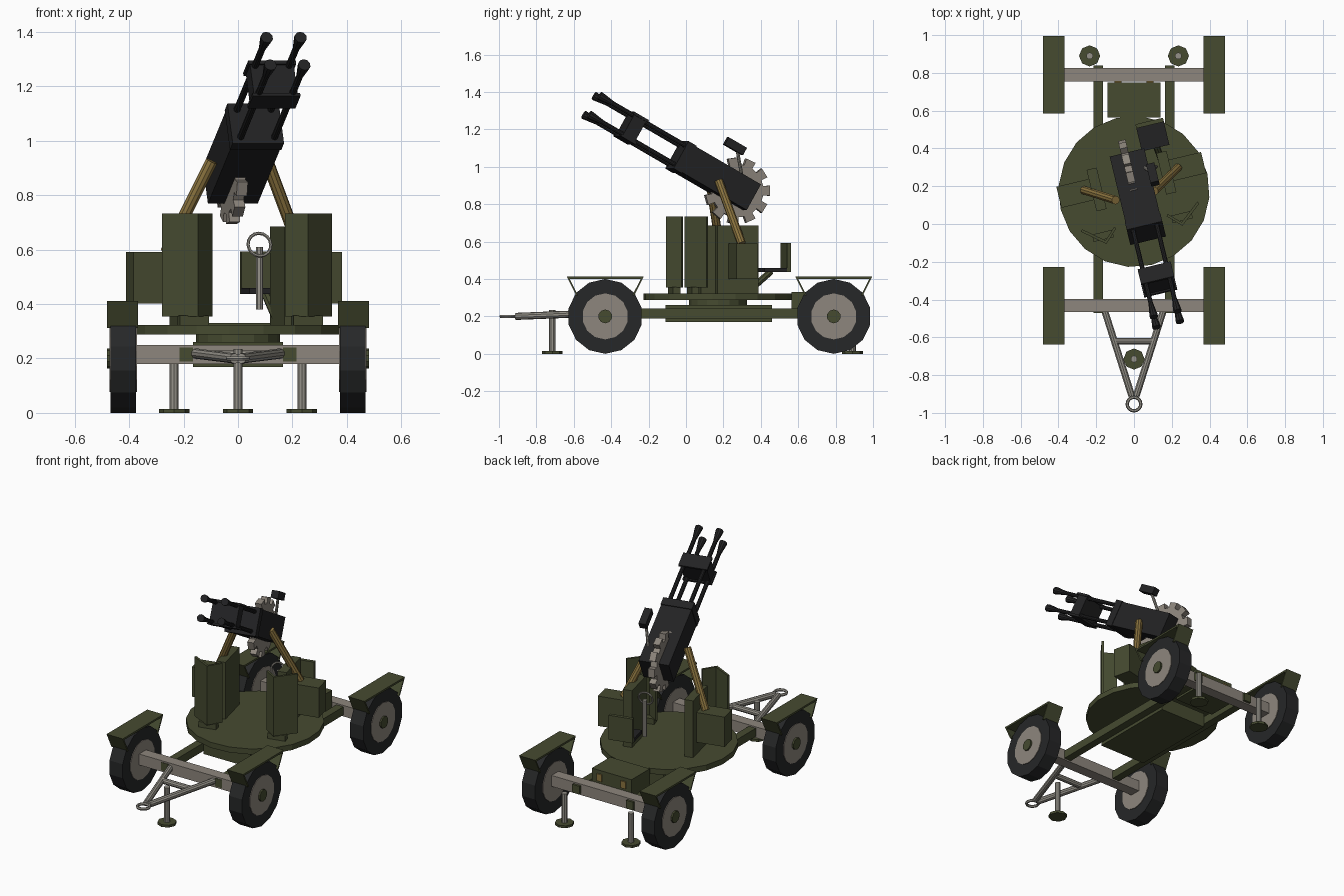
import bpy, bmesh, math
from mathutils import Matrix, Vector

if "Cube" in bpy.data.objects:
    bpy.data.objects.remove(bpy.data.objects["Cube"])


def material(name, rgb):
    m = bpy.data.materials.new(name)
    m.diffuse_color = (*rgb, 1)
    m.use_nodes = True
    m.node_tree.nodes["Principled BSDF"].inputs["Base Color"].default_value = m.diffuse_color
    return m


GREEN = material("olive green", (0.061, 0.07, 0.03))
GREY = material("warm grey", (0.27, 0.24, 0.205))
STEEL = material("light steel", (0.30, 0.285, 0.25))
BLACK = material("gun black", (0.016, 0.016, 0.017))
TYRE = material("tyre rubber", (0.019, 0.02, 0.021))
BROWN = material("ochre brown", (0.26, 0.175, 0.05))

I = Matrix.Identity(4)
# turret frame (turned about z) and gun frame (elevated inside the turret)
T = Matrix.Translation((0, 0.172, 0)) @ Matrix.Rotation(math.radians(13.5), 4, 'Z')
G = T @ Matrix.Translation((0.012, -0.025, 0.948)) @ Matrix.Rotation(math.radians(-29.5), 4, 'X')
# maps a flat (a, b) profile extruded by h to x=h, y=a, z=b
SIDE = Matrix(((0, 0, 1, 0), (1, 0, 0, 0), (0, 1, 0, 0), (0, 0, 0, 1)))


def finish(name, bm, mat, M):
    bmesh.ops.recalc_face_normals(bm, faces=bm.faces)
    me = bpy.data.meshes.new(name)
    bm.to_mesh(me)
    bm.free()
    me.materials.append(mat)
    ob = bpy.data.objects.new(name, me)
    ob.matrix_world = M
    bpy.context.collection.objects.link(ob)
    return ob


def box(name, c, s, mat, M=I):
    bm = bmesh.new()
    bmesh.ops.create_cube(bm, size=1, matrix=Matrix.Translation(c) @ Matrix.Diagonal((*s, 1)))
    return finish(name, bm, mat, M)


def tube(name, a, b, r, mat, n=10, r2=None, M=I):
    a, b = Vector(a), Vector(b)
    d = b - a
    bm = bmesh.new()
    P = Matrix.Translation((a + b) / 2) @ d.to_track_quat('Z', 'Y').to_matrix().to_4x4()
    bmesh.ops.create_cone(bm, cap_ends=True, segments=n, radius1=r,
                          radius2=r if r2 is None else r2, depth=d.length, matrix=P)
    return finish(name, bm, mat, M)


def prism(name, pts, h0, h1, mat, M=I):
    bm = bmesh.new()
    f = bm.faces.new([bm.verts.new((a, b, h0)) for a, b in pts])
    res = bmesh.ops.extrude_face_region(bm, geom=[f])
    vs = [v for v in res['geom'] if isinstance(v, bmesh.types.BMVert)]
    bmesh.ops.translate(bm, verts=vs, vec=(0, 0, h1 - h0))
    return finish(name, bm, mat, M)


def ring(name, R, r, mat, M, n=16, m=6):
    bm = bmesh.new()
    g = []
    for i in range(n):
        t = 2 * math.pi * i / n
        g.append([])
        for j in range(m):
            p = 2 * math.pi * j / m
            q = R + r * math.cos(p)
            g[i].append(bm.verts.new((q * math.cos(t), q * math.sin(t), r * math.sin(p))))
    for i in range(n):
        for j in range(m):
            k, l = (i + 1) % n, (j + 1) % m
            bm.faces.new((g[i][j], g[k][j], g[k][l], g[i][l]))
    return finish(name, bm, mat, M)


# wheels, fenders and axles
fender = [(-.205, .412), (.205, .412), (.155, .312), (.145, .312),
          (.19, .4), (-.19, .4), (-.145, .312), (-.155, .312)]
for end, y in (("front", -0.432), ("rear", 0.79)):
    box(end + "_axle", (0, y, 0.215), (0.76, 0.07, 0.07), GREY)
    for s, side in ((-1, "left"), (1, "right")):
        n = end + "_" + side
        tube(n + "_tyre", (s * .375, y, .2), (s * .468, y, .2), .2, TYRE, 14)
        tube(n + "_rim", (s * .371, y, .2), (s * .472, y, .2), .123, GREY, 14)
        tube(n + "_hub", (s * .46, y, .2), (s * .482, y, .2), .037, GREEN, 10)
        prism(n + "_fender", fender, s * .368, s * .482, GREEN, Matrix.Translation((0, y, 0)) @ SIDE)

# chassis
for s, side in ((-1, "left"), (1, "right")):
    box(side + "_frame_rail", (s * .19, .185, .215), (.05, 1.31, .052), GREEN)
    tube(side + "_tow_bar", (s * .155, -.46, .218), (s * .012, -.91, .2), .019, STEEL, 10)
    tube(side + "_rear_jack", (s * .235, .89, .01), (s * .235, .89, .2), .018, STEEL, 10)
    tube(side + "_rear_jack_foot", (s * .235, .89, 0), (s * .235, .89, .015), .056, GREEN, 8)
    box(side + "_chest_plate", (s * .085, .753, .285), (.035, .008, .045), BROWN)
box("chassis_box", (0, .175, .215), (.33, .57, .092), GREEN)
tube("turntable_bearing", (0, .172, .25), (0, .172, .3), .155, GREEN, 16)
box("rear_chest", (0, .657, .265), (.28, .185, .13), GREEN)
tube("tow_crossbar", (-.095, -.62, .212), (.095, -.62, .212), .018, STEEL, 10)
ring("tow_ring", .036, .009, STEEL, Matrix.Translation((0, -.953, .2)))
tube("front_jack", (0, -.715, .01), (0, -.715, .235), .018, STEEL, 10)
tube("front_jack_foot", (0, -.715, 0), (0, -.715, .015), .056, GREEN, 8)

# turntable and mounted boxes
tube("turntable", (0, 0, .288), (0, 0, .323), .4, GREEN, 20, M=T)
for s, side in ((-1, "left"), (1, "right")):
    box(side + "_pedestal", (s * .19, .057, .503), (.055, .225, .365), GREEN, T)
    box(side + "_ammo_box", (s * .304, .063, .496), (.18, .115, .19), GREEN, T)
    shield = [(.322, -.142), (.207, -.236), (.137, -.168), (.146, -.158), (.207, -.217), (.314, -.13)]
    prism(side + "_shield", [(s * a, b) for a, b in shield], .355, .733, GREEN, T)
    box(side + "_shield_foot", (s * .215, -.19, .338), (.11, .04, .04), GREEN, T)
    tube(side + "_gun_arm", (s * .105, -.022, .925), (s * .255, .068, .59), .023, BROWN, 10, M=T)

# gunner's seat and handwheel
box("seat", (.165, .262, .448), (.15, .13, .022), BLACK, T)
box("seat_back", (.165, .333, .515), (.15, .022, .155), GREEN, T)
tube("seat_strut", (.165, .25, .44), (.185, .1, .315), .018, GREEN, 8, M=T)
tube("handwheel_post", (.107, .108, .38), (.107, .108, .61), .014, STEEL, 8, M=T)
ring("handwheel", .043, .006, STEEL,
     T @ Matrix.Translation((.105, .1, .618)) @ Matrix.Rotation(math.radians(76.5), 4, 'X'))

# toothed elevation wheel
teeth = []
N = 11
for i in range(N):
    for f, r in ((-.3, .142), (-.27, .178), (.27, .178), (.3, .142)):
        t = 2 * math.pi * (i + f) / N
        teeth.append((r * math.cos(t), r * math.sin(t)))
prism("toothed_wheel", teeth, -.02, .02, GREY, T @ Matrix.Translation((0, .103, .872)) @ SIDE)

# four barrelled gun
box("gun_body", (0, .0, 0), (.188, .45, .158), BLACK, G)
box("gun_front_collar", (0, -.21, 0), (.194, .05, .168), BLACK, G)
box("barrel_clamp", (0, -.525, 0), (.165, .075, .13), BLACK, G)
for s, side in ((-1, "lower"), (1, "upper")):
    box(side + "_clamp_plate", (0, -.525, s * .068), (.18, .092, .014), BLACK, G)
    for t, lr in ((-1, "left"), (1, "right")):
        n = side + "_" + lr
        x, z = t * .064, s * .058
        tube(n + "_barrel", (x, -.2, z), (x, -.72, z), .0125, BLACK, 10, M=G)
        tube(n + "_muzzle", (x, -.69, z), (x, -.765, z), .0125, BLACK, 10, r2=.023, M=G)
        tube(n + "_muzzle_tip", (x, -.765, z), (x, -.775, z), .023, BLACK, 10, M=G)

# sight on its stalk
SP = T @ Matrix.Translation((.118, .064, 1.11)) @ Matrix.Rotation(math.radians(-29.5), 4, 'X')
box("sight", (0, 0, 0), (.045, .115, .045), BLACK, SP)
tube("sight_stalk", (.115, .075, 1.1), (.085, .11, .95), .009, STEEL, 8, M=T)
